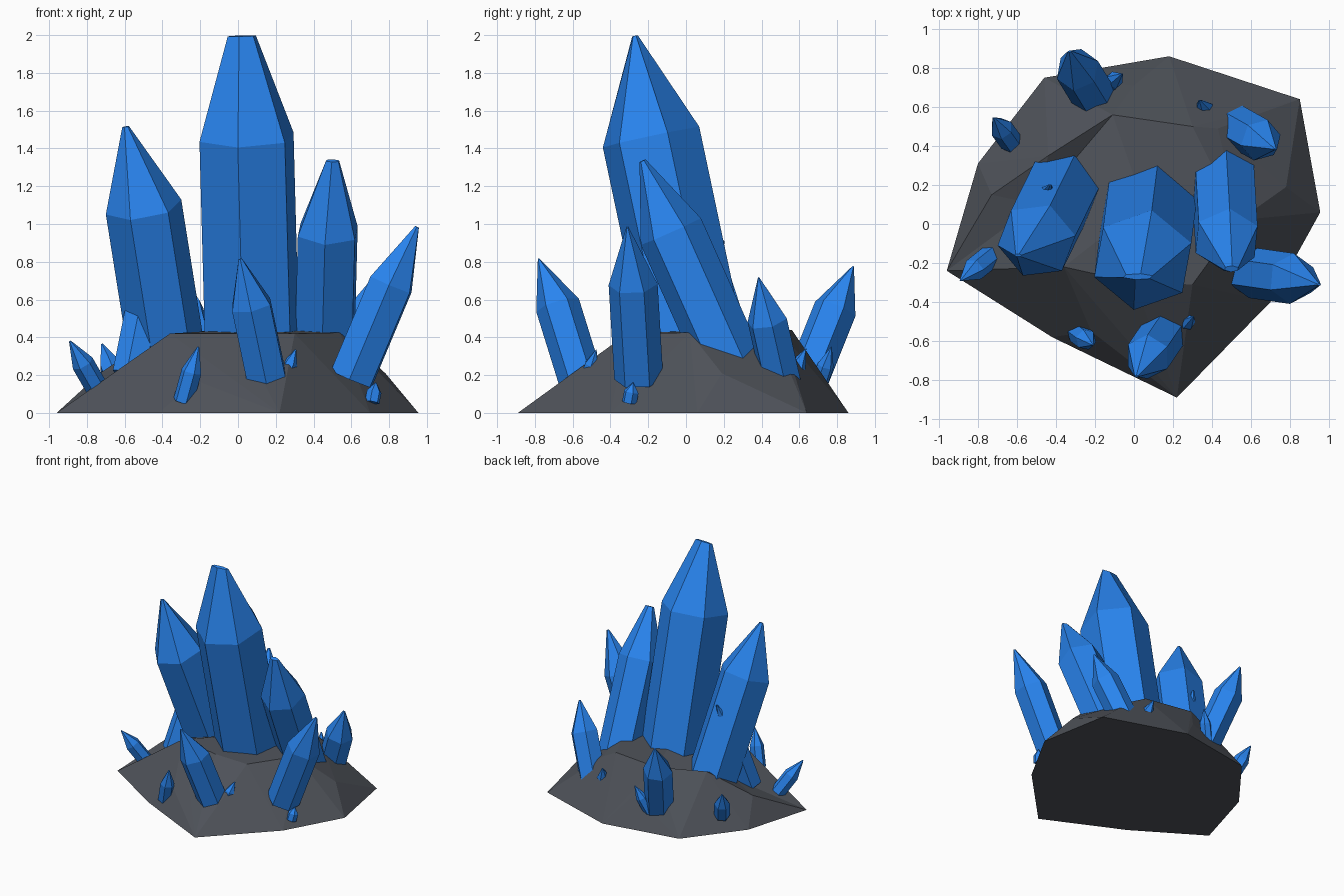
import bpy, bmesh, math
from mathutils import Vector

if "Cube" in bpy.data.objects:
    bpy.data.objects.remove(bpy.data.objects["Cube"])


def material(name, rgb):
    m = bpy.data.materials.new(name)
    m.diffuse_color = (*rgb, 1)
    m.use_nodes = True
    m.node_tree.nodes["Principled BSDF"].inputs["Base Color"].default_value = m.diffuse_color
    return m


STONE = material("dark_stone", (0.078, 0.086, 0.102))
BLUE = material("blue_crystal", (0.022, 0.232, 0.86))


def finish(bm, name, mat):
    bmesh.ops.recalc_face_normals(bm, faces=bm.faces[:])
    me = bpy.data.meshes.new(name)
    bm.to_mesh(me)
    bm.free()
    me.materials.append(mat)
    ob = bpy.data.objects.new(name, me)
    bpy.context.collection.objects.link(ob)
    return ob


def crystal(name, base, shoulder, tip, r, rot=20, tip_size=(0.09, 0.04), n=6):
    """Leaning prism from base to shoulder, tapering to a small blunt tip."""
    base, shoulder, tip = Vector(base), Vector(shoulder), Vector(tip)
    axis = (shoulder - base).normalized()
    u = (Vector((1, 0, 0)) - axis * axis.x).normalized()
    v = axis.cross(u)
    bm = bmesh.new()
    rings = []
    for c, su, sv in ((base, r, r), (shoulder, r, r),
                      (tip, r * tip_size[0], r * tip_size[1])):
        ring = []
        for k in range(n):
            a = math.radians(rot) + 2 * math.pi * k / n
            ring.append(bm.verts.new(c + u * su * math.cos(a) + v * sv * math.sin(a)))
        rings.append(ring)
    for lo, hi in zip(rings, rings[1:]):
        for k in range(n):
            j = (k + 1) % n
            bm.faces.new((lo[k], lo[j], hi[j], hi[k]))
    bm.faces.new(rings[0][::-1])
    bm.faces.new(rings[-1])
    finish(bm, name, BLUE)


# Rock mound: hull of foot outline, mid bumps and plateau
foot = [(-.96, -.24), (-.80, .31), (-.46, .75), (.18, .86), (.85, .64),
        (.955, .06), (.70, -.40), (.22, -.89), (-.42, -.58)]
upper = [(-.73, .15, .21), (-.22, -.55, .17), (.78, .19, .21), (0, .71, .22),
         (-.36, -.22, .42), (0, -.30, .42), (.30, -.31, .42), (.54, .02, .425),
         (.30, .50, .43), (.43, .49, .36), (-.11, .56, .44), (-.44, .35, .41),
         (.05, .1, .445)]
bm = bmesh.new()
for p in [(x, y, 0) for x, y in foot] + upper:
    bm.verts.new(p)
dent = bm.verts.new((-.50, .10, .42))
bmesh.ops.convex_hull(bm, input=bm.verts[:])
dent.co.z = .28  # hollow on the left side
bmesh.ops.dissolve_limit(bm, angle_limit=math.radians(2),
                         verts=bm.verts[:], edges=bm.edges[:])
finish(bm, "rock_base", STONE)

# Three tall crystals
crystal("main_crystal", (.075, .05, .35), (.045, -.185, 1.46), (.02, -.27, 1.995),
        .265, 20, (.3, .06))
crystal("left_crystal", (-.36, .20, .21), (-.50, -.085, 1.09), (-.595, -.16, 1.515), .205, 10)
crystal("right_crystal", (.455, .26, .2), (.475, -.08, .96), (.50, -.23, 1.335),
        .175, 25, (.22, .1))

# Medium crystals leaning outward around the rim
crystal("front_right_crystal", (.60, -.25, .18), (.81, -.28, .68), (.948, -.31, .985), .13, 25)
crystal("front_crystal", (.165, -.54, .12), (.07, -.68, .57), (.012, -.78, .815), .118, 30)
crystal("back_left_crystal", (-.18, .61, .10), (-.29, .79, .55), (-.33, .885, .775), .115, 20)
crystal("back_right_crystal", (.49, .52, .09), (.65, .43, .49), (.725, .385, .715), .11, 10)
crystal("inner_left_crystal", (-.57, -.03, .2), (-.49, .08, .60), (-.43, .20, .91), .10, 20)

# Small shards: base, tip, radius
shards = [((-.74, -.17, .12), (-.89, -.29, .38), .06),
          ((-.63, .42, .12), (-.72, .545, .365), .06),
          ((-.29, -.56, .06), (-.21, -.62, .35), .055),
          ((.24, -.53, .16), (.305, -.475, .335), .04),
          ((.71, -.30, .055), (.73, -.28, .16), .04),
          ((.39, .53, .12), (.335, .635, .34), .05),
          ((-.15, .70, .13), (-.06, .77, .35), .045)]
for i, (b, t, r) in enumerate(shards, 1):
    crystal(f"shard_{i}", b, Vector(b).lerp(Vector(t), .55), t, r, 15 * i)
